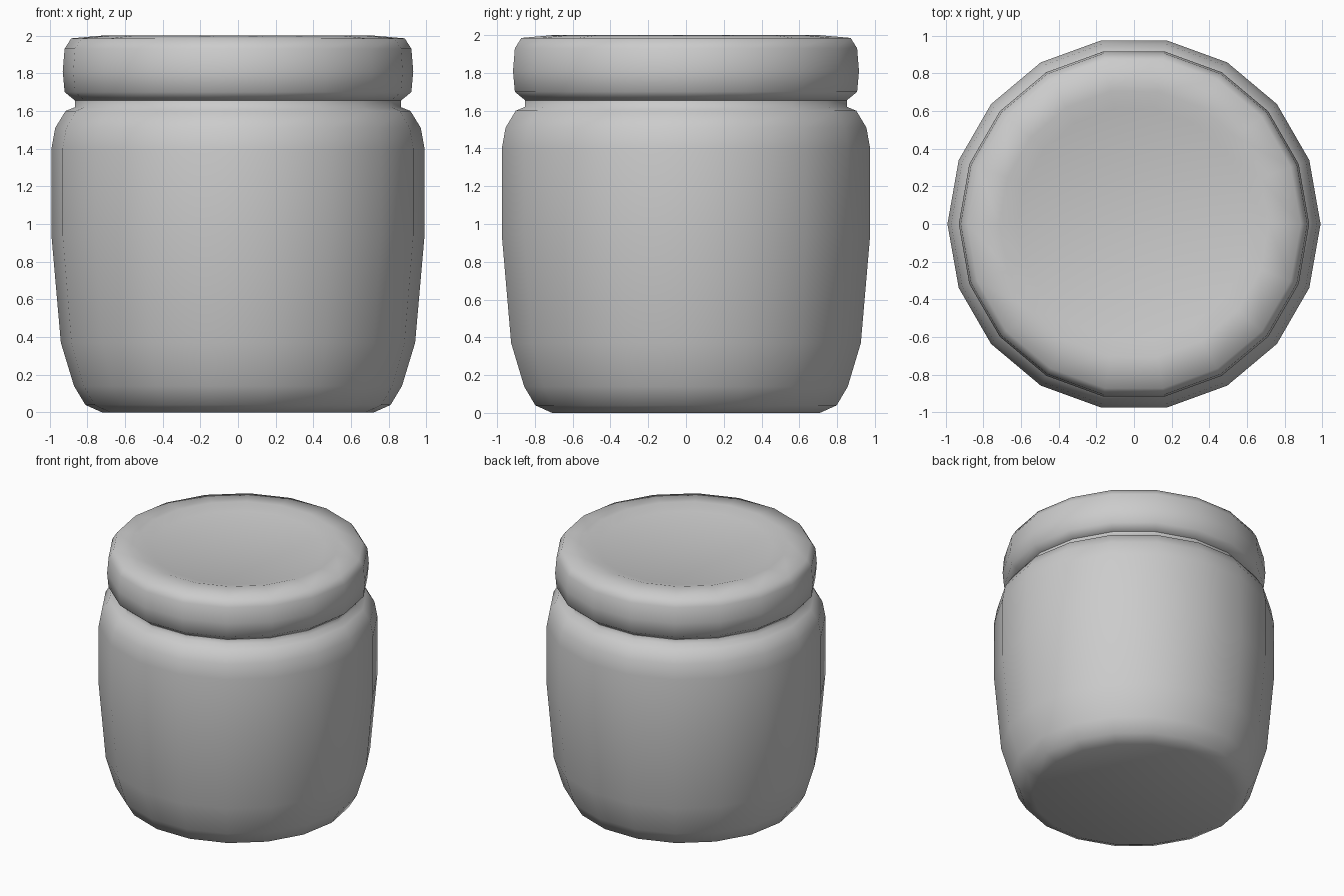
import bpy
import bmesh
from math import cos, sin, pi, radians

SIDES = 18

if "Cube" in bpy.data.objects:
    bpy.data.objects.remove(bpy.data.objects["Cube"])


def make_material(name, color):
    mat = bpy.data.materials.new(name)
    mat.use_nodes = True
    mat.diffuse_color = color
    mat.node_tree.nodes["Principled BSDF"].inputs["Base Color"].default_value = color
    return mat


def lathe(name, profile, mat):
    """Turn a (radius, height) profile around z and close both ends."""
    bm = bmesh.new()
    rings = []
    for r, z in profile:
        angles = [2 * pi * i / SIDES for i in range(SIDES)]
        rings.append([bm.verts.new((r * cos(a), r * sin(a), z)) for a in angles])
    for low, high in zip(rings, rings[1:]):
        for i in range(SIDES):
            j = (i + 1) % SIDES
            bm.faces.new((low[i], low[j], high[j], high[i]))
    bm.faces.new(rings[0][::-1])
    bm.faces.new(rings[-1])
    mesh = bpy.data.meshes.new(name)
    bm.to_mesh(mesh)
    bm.free()
    mesh.materials.append(mat)
    obj = bpy.data.objects.new(name, mesh)
    bpy.context.collection.objects.link(obj)
    bpy.ops.object.select_all(action="DESELECT")
    obj.select_set(True)
    bpy.context.view_layer.objects.active = obj
    bpy.ops.object.shade_smooth_by_angle(angle=radians(75))
    return obj


grey = make_material("light grey", (0.6, 0.6, 0.6, 1))

# Rounded jar body with a short neck
lathe("jar_body", [
    (0.72, 0), (0.81, 0.04), (0.87, 0.14), (0.94, 0.37), (0.99, 0.94),
    (0.99, 1.4), (0.97, 1.51), (0.915, 1.6), (0.865, 1.62), (0.865, 1.67),
], grey)

# Lid with bevelled rim and a shallow sunken top
lathe("lid", [
    (0.865, 1.655), (0.92, 1.7), (0.93, 1.81), (0.92, 1.93),
    (0.885, 1.985), (0.715, 2), (0.62, 1.97),
], grey)
